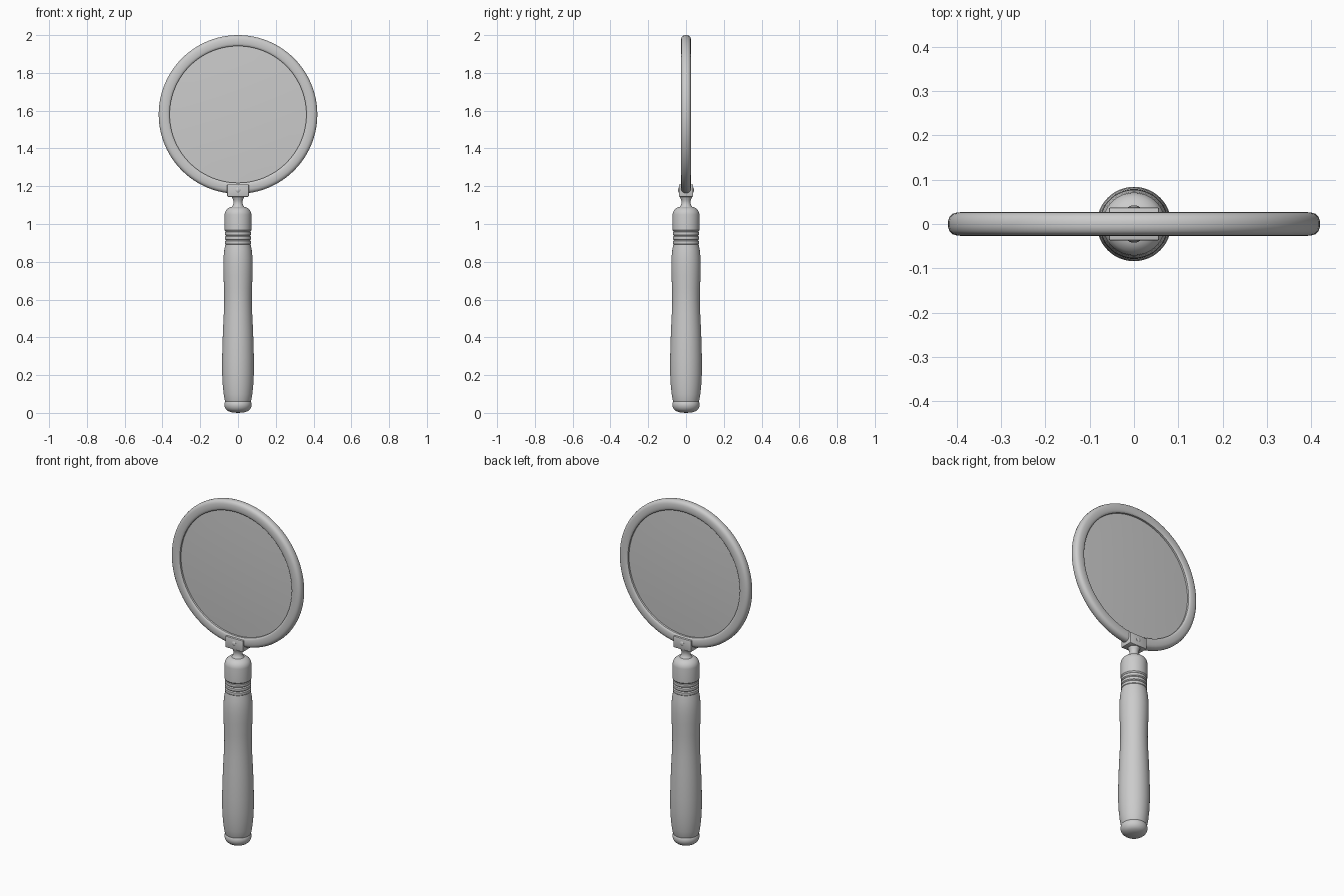
import bpy, bmesh, math
from mathutils import Matrix, Vector

if "Cube" in bpy.data.objects:
    bpy.data.objects.remove(bpy.data.objects["Cube"])

grey = bpy.data.materials.new("plain grey")
grey.diffuse_color = (0.6, 0.6, 0.6, 1)
grey.use_nodes = True
grey.node_tree.nodes["Principled BSDF"].inputs["Base Color"].default_value = grey.diffuse_color
RING_Z = 1.58


def finish(name, bm, angle=35):
    bmesh.ops.remove_doubles(bm, verts=bm.verts, dist=1e-5)
    bmesh.ops.recalc_face_normals(bm, faces=bm.faces)
    me = bpy.data.meshes.new(name)
    bm.to_mesh(me)
    bm.free()
    ob = bpy.data.objects.new(name, me)
    bpy.context.collection.objects.link(ob)
    me.materials.append(grey)
    bpy.ops.object.select_all(action='DESELECT')
    ob.select_set(True)
    bpy.context.view_layer.objects.active = ob
    bpy.ops.object.shade_smooth_by_angle(angle=math.radians(angle))
    return ob


def lathe(name, profile, axis='Z', centre=(0, 0, 0), steps=64, closed=False):
    """Spin (radius, height) points about the z or y axis."""
    bm = bmesh.new()
    if axis == 'Z':
        pts = [Vector((r, 0, h)) for r, h in profile]
        ax = (0, 0, 1)
    else:
        pts = [Vector((r, h, 0)) for r, h in profile]
        ax = (0, 1, 0)
    vs = [bm.verts.new(p) for p in pts]
    es = [bm.edges.new(p) for p in zip(vs, vs[1:])]
    if closed:
        es.append(bm.edges.new((vs[-1], vs[0])))
    bmesh.ops.spin(bm, geom=vs + es, axis=ax, cent=(0, 0, 0),
                   angle=2 * math.pi, steps=steps)
    bmesh.ops.translate(bm, verts=bm.verts, vec=centre)
    return finish(name, bm)


# turned grip with waist
lathe("grip", [(0, 0.05), (0.066, 0.055), (0.071, 0.07), (0.076, 0.10), (0.081, 0.15),
               (0.084, 0.21), (0.084, 0.29), (0.082, 0.37), (0.079, 0.45),
               (0.075, 0.53), (0.073, 0.60), (0.074, 0.66), (0.077, 0.73),
               (0.078, 0.78), (0.077, 0.82), (0.073, 0.86), (0.067, 0.892), (0, 0.892)])

# rounded end cap
lathe("end_cap", [(0, 0), (0.03, 0.002), (0.052, 0.009), (0.064, 0.019),
                  (0.070, 0.031), (0.072, 0.043), (0.070, 0.055),
                  (0.066, 0.062), (0, 0.062)])

# grooved collar: stacked beads
for i, z in enumerate((0.89, 0.914, 0.938)):
    lathe(f"collar_bead_{i + 1}", [(0, z), (0.064, z), (0.069, z + 0.005),
          (0.070, z + 0.012), (0.069, z + 0.019), (0.064, z + 0.024), (0, z + 0.024)])

# ferrule and neck
lathe("ferrule", [(0, 0.96), (0.066, 0.96), (0.071, 0.967), (0.071, 1.05),
                  (0.069, 1.062), (0.062, 1.075), (0.050, 1.085),
                  (0.036, 1.091), (0, 1.092)])
lathe("neck", [(0, 1.08), (0.036, 1.088), (0.028, 1.097), (0.024, 1.11), (0.024, 1.12),
               (0.027, 1.132), (0.032, 1.142), (0.034, 1.15), (0, 1.15)])

# clamp block holding the ring
bm = bmesh.new()
bmesh.ops.create_cube(bm, size=1, matrix=Matrix.Translation((0, 0, 1.177)) @
                      Matrix.Diagonal((0.114, 0.074, 0.066, 1)))
bmesh.ops.bevel(bm, geom=bm.edges[:], offset=0.004, segments=2, affect='EDGES', profile=0.5)
finish("clamp", bm)

# rivet heads on both sides
for side, name in ((-1, "front_rivet"), (1, "back_rivet")):
    lathe(name, [(0.013, side * 0.034), (0.013, side * 0.038),
                 (0.009, side * 0.041), (0, side * 0.042)],
          axis='Y', centre=(0, 0, 1.18), steps=24)

# ring frame with rounded section
half = [(0.362, 0.020), (0.366, 0.024), (0.374, 0.0265), (0.388, 0.027), (0.400, 0.026),
        (0.410, 0.023), (0.417, 0.016), (0.420, 0.006)]
lathe("ring_frame", half + [(r, -y) for r, y in reversed(half)],
      axis='Y', centre=(0, 0, RING_Z), steps=96, closed=True)

# gently convex lens
lens = [(0.366 * t, 0.018 - 0.009 * t * t) for t in (0, 0.2, 0.4, 0.6, 0.8, 1)]
lathe("lens", lens + [(r, -y) for r, y in reversed(lens)],
      axis='Y', centre=(0, 0, RING_Z), steps=96)
